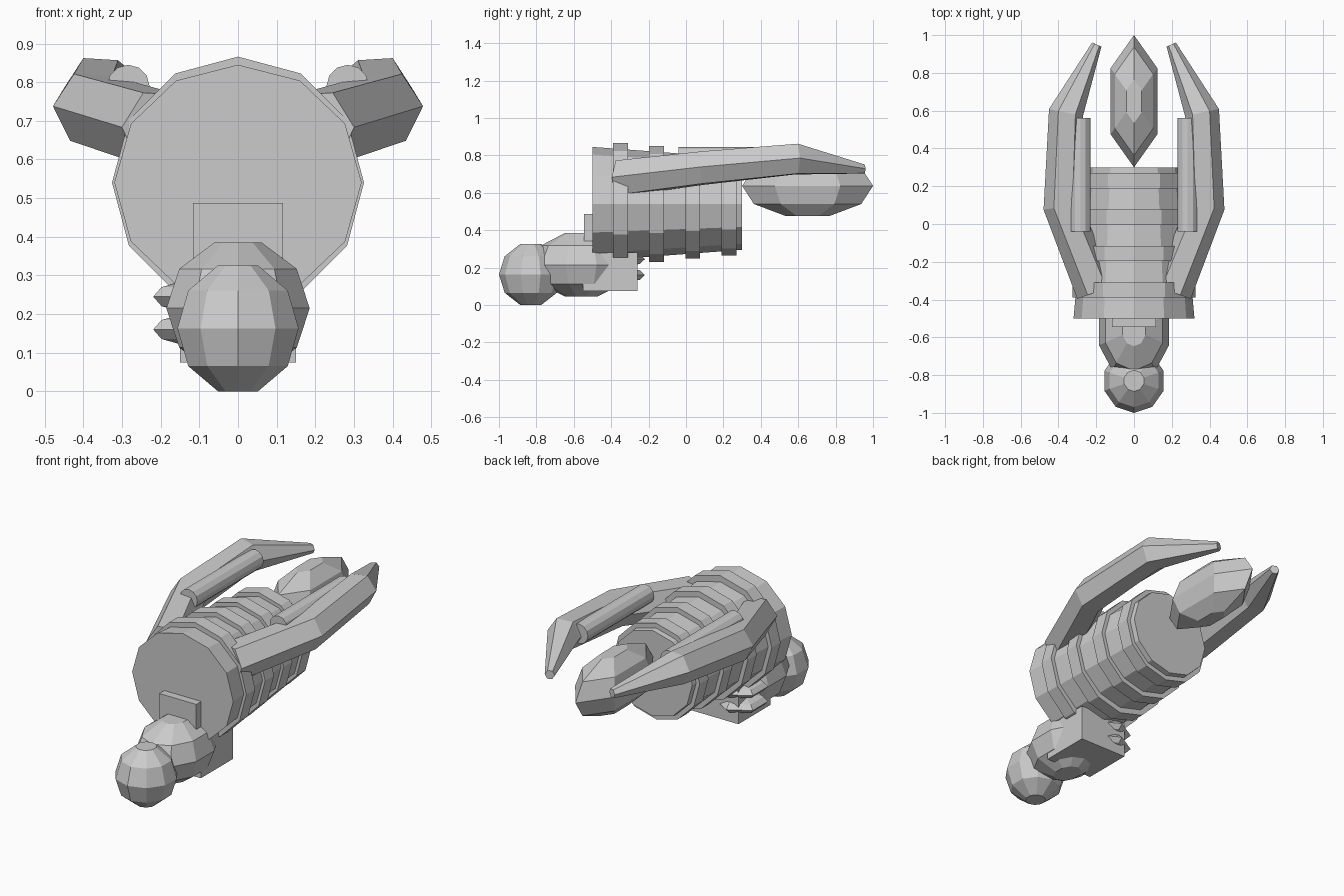
import bpy, bmesh
from math import sin, cos, pi, radians
from mathutils import Vector

cube = bpy.data.objects.get("Cube")
if cube:
    bpy.data.objects.remove(cube, do_unlink=True)

grey = bpy.data.materials.new("plain grey")
grey.use_nodes = True
grey.diffuse_color = (0.6, 0.6, 0.6, 1)
grey.node_tree.nodes["Principled BSDF"].inputs["Base Color"].default_value = (0.6, 0.6, 0.6, 1)


def loft(name, rings):
    """Flat-shaded skin through a list of point rings, capped at both ends."""
    bm = bmesh.new()
    loops = [[bm.verts.new(p) for p in ring] for ring in rings]
    n = len(loops[0])
    for a, b in zip(loops, loops[1:]):
        for i in range(n):
            j = (i + 1) % n
            bm.faces.new((a[i], a[j], b[j], b[i]))
    bm.faces.new(loops[0])
    bm.faces.new(loops[-1])
    bmesh.ops.recalc_face_normals(bm, faces=bm.faces)
    mesh = bpy.data.meshes.new(name)
    bm.to_mesh(mesh)
    bm.free()
    mesh.materials.append(grey)
    obj = bpy.data.objects.new(name, mesh)
    bpy.context.collection.objects.link(obj)
    return obj


def pod(name, centre, radii, sides):
    """Faceted ball with flat caps above and below, one corner to the front."""
    profile = [(0.33, -1), (0.82, -0.6), (1, 0), (0.82, 0.6), (0.33, 1)]
    c, r = Vector(centre), Vector(radii)
    return loft(name, [[c + Vector((sin(2 * pi * i / sides) * s * r.x,
                                    -cos(2 * pi * i / sides) * s * r.y, h * r.z))
                        for i in range(sides)] for s, h in profile])


def drum(name, x, z, stations, sides=12):
    """Tube along y; stations are (y, x radius, z radius)."""
    return loft(name, [[(x + rx * sin(2 * pi * i / sides), y, z + rz * cos(2 * pi * i / sides))
                        for i in range(sides)] for y, rx, rz in stations])


def box(name, low, high):
    return loft(name, [[(low[0], low[1], z), (high[0], low[1], z),
                        (high[0], high[1], z), (low[0], high[1], z)]
                       for z in (low[2], high[2])])


# Tapered body and its raised bands
drum("body", 0, 0.54, [(-0.5, 0.32, 0.305), (0.3, 0.25, 0.245)])
for k, r in enumerate((0.326, 0.31, 0.291, 0.275)):
    y = -0.39 + 0.193 * k
    drum(f"body_band_{k + 1}", 0, 0.54, [(y, r, r), (y + 0.08, r, r)])

# Head, neck and tail
pod("head", (0, -0.83, 0.163), (0.165, 0.17, 0.163), 10)
pod("neck", (0, -0.56, 0.215), (0.195, 0.265, 0.17), 10)
pod("tail", (0, 0.65, 0.637), (0.143, 0.35, 0.162), 6)

# Blocks joining the neck to the body
box("collar_plate", (-0.117, -0.545, 0.28), (0.117, -0.45, 0.487))
box("neck_block", (-0.15, -0.55, 0.075), (0.15, -0.26, 0.28))

# Lumps on one side of the neck
for k, z in enumerate((0.16, 0.245)):
    pod(f"side_lump_{k + 1}", (-0.1, -0.36, z), (0.138, 0.14, 0.041), 6)

# Curved arms: centre, radius and heading of each six-sided section
arm = [((0.2, -0.36, 0.677), 0.107, 20),
       ((0.38, 0.09, 0.732), 0.1, 8),
       ((0.36, 0.59, 0.78), 0.092, -12),
       ((0.197, 0.95, 0.727), 0.027, -24)]
for side, s in (("left", 1), ("right", -1)):
    rings = []
    for c, r, heading in arm:
        across = Vector((cos(radians(heading)), -sin(radians(heading)), 0))
        ring = [Vector(c) + across * r * cos(pi * i / 3 + 0.06)
                + Vector((0, 0, r * sin(pi * i / 3 + 0.06))) for i in range(6)]
        rings.append([(s * p.x, p.y, p.z) for p in ring])
    loft(f"{side}_arm", rings)
    # Straight tube lying against each arm
    drum(f"{side}_tube", s * 0.284, 0.79, [(-0.04, 0.055, 0.055), (0.56, 0.055, 0.055)])
